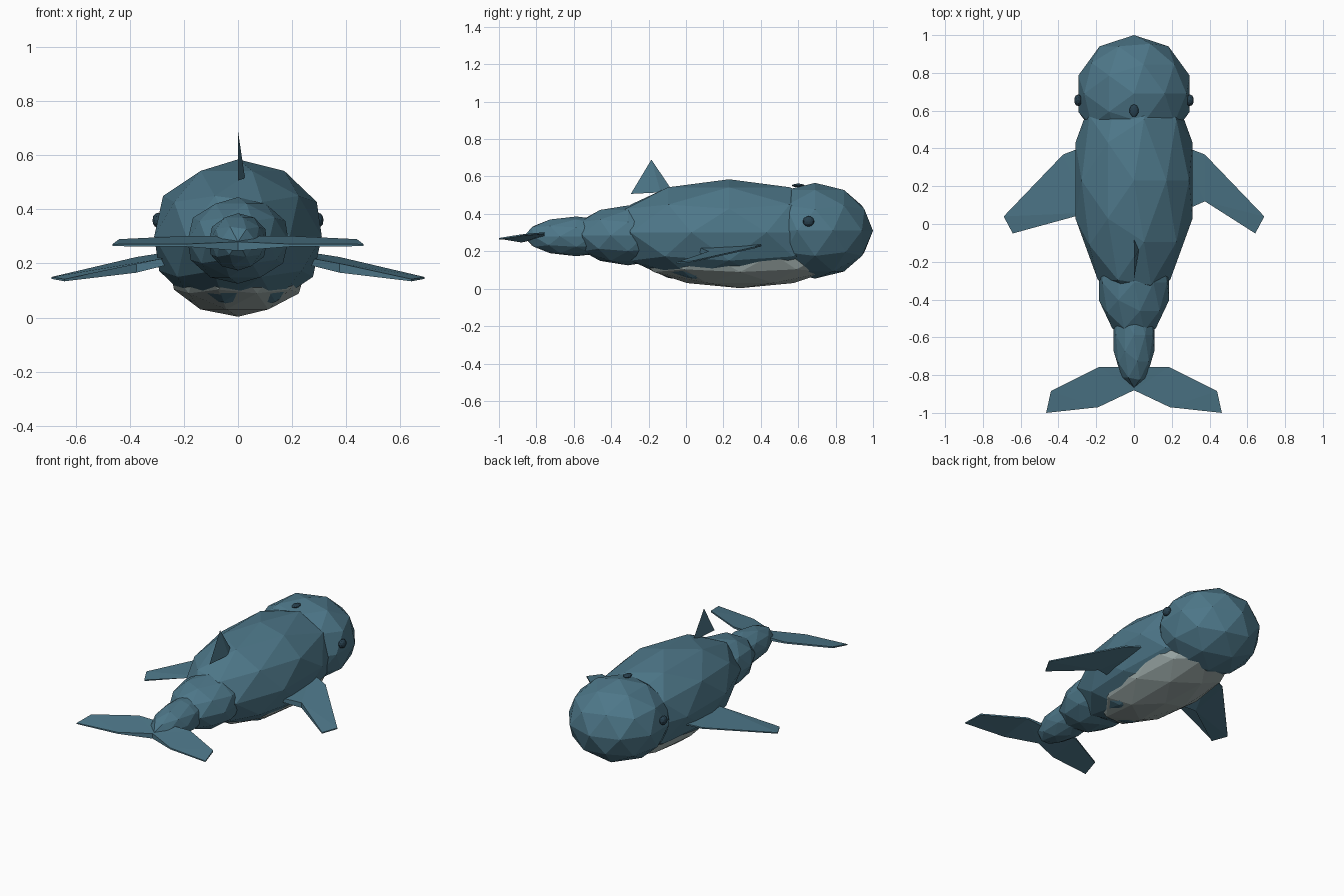
import bpy
import bmesh

if "Cube" in bpy.data.objects:
    bpy.data.objects.remove(bpy.data.objects["Cube"])


def material(name, rgb):
    m = bpy.data.materials.new(name)
    m.diffuse_color = (*rgb, 1.0)
    m.use_nodes = True
    m.node_tree.nodes["Principled BSDF"].inputs["Base Color"].default_value = m.diffuse_color
    return m


teal = material("sea_teal", (0.075, 0.185, 0.25))
pale = material("pale_grey", (0.34, 0.41, 0.40))
dark = material("dark_navy", (0.02, 0.05, 0.075))


def finish(name, bm, mat):
    bmesh.ops.recalc_face_normals(bm, faces=bm.faces[:])
    me = bpy.data.meshes.new(name)
    bm.to_mesh(me)
    bm.free()
    me.materials.append(mat)
    ob = bpy.data.objects.new(name, me)
    bpy.context.collection.objects.link(ob)
    return ob


def faceted_ball(name, centre, radii, mat):
    bm = bmesh.new()
    bmesh.ops.create_icosphere(bm, subdivisions=2, radius=1.0)
    for v in bm.verts:
        v.co = [c + r * p for c, r, p in zip(centre, radii, v.co)]
    return finish(name, bm, mat)


def fin(name, outline, side=1):
    """Closed thin slab: each outline point is (x, y, top z, bottom z)."""
    bm = bmesh.new()
    top = [bm.verts.new((side * x, y, t)) for x, y, t, b in outline]
    low = [bm.verts.new((side * x, y, b)) for x, y, t, b in outline]
    n = len(outline)
    faces = [bm.faces.new(top), bm.faces.new(low[::-1])]
    for i in range(n):
        j = (i + 1) % n
        bm.faces.new((top[i], low[i], low[j], top[j]))
    bmesh.ops.triangulate(bm, faces=faces)
    return finish(name, bm, teal)


# Main masses, nose toward +y
faceted_ball("body", (0, 0.23, 0.30), (0.326, 0.65, 0.285), teal)
faceted_ball("belly", (0, 0.29, 0.185), (0.265, 0.57, 0.182), pale)
faceted_ball("head", (0, 0.69, 0.31), (0.31, 0.31, 0.256), teal)
faceted_ball("tail_base", (0, -0.31, 0.285), (0.196, 0.30, 0.16), teal)
faceted_ball("tail_stem", (0, -0.587, 0.28), (0.113, 0.28, 0.106), teal)

# Blowhole on top of the head
faceted_ball("blowhole", (0, 0.60, 0.552), (0.024, 0.034, 0.010), dark)

# Half outlines of the flippers and tail flukes
flipper = [(0.24, 0.42, 0.245, 0.235), (0.375, 0.368, 0.224, 0.216),
           (0.69, 0.04, 0.150, 0.143), (0.642, -0.05, 0.142, 0.134),
           (0.375, 0.12, 0.200, 0.166), (0.24, 0.06, 0.225, 0.200)]
fluke = [(0.0, -0.757, 0.300, 0.275), (0.185, -0.757, 0.302, 0.292),
         (0.44, -0.885, 0.290, 0.281), (0.465, -1.0, 0.271, 0.264),
         (0.19, -0.97, 0.272, 0.262), (0.0, -0.88, 0.280, 0.247)]

for label, s in (("right", 1), ("left", -1)):
    faceted_ball("eye_" + label, (s * 0.296, 0.655, 0.36), (0.021, 0.031, 0.028), dark)
    fin("flipper_" + label, flipper, s)
    fin("fluke_" + label, fluke, s)

# Dorsal fin: a thin four-sided spike
bm = bmesh.new()
a, b, c, d = [bm.verts.new(p) for p in ((0, -0.185, 0.69), (0, -0.07, 0.52),
                                        (0, -0.295, 0.507), (0.026, -0.135, 0.515))]
for tri in ((a, b, c), (a, c, d), (a, d, b), (b, d, c)):
    bm.faces.new(tri)
finish("dorsal_fin", bm, teal)
